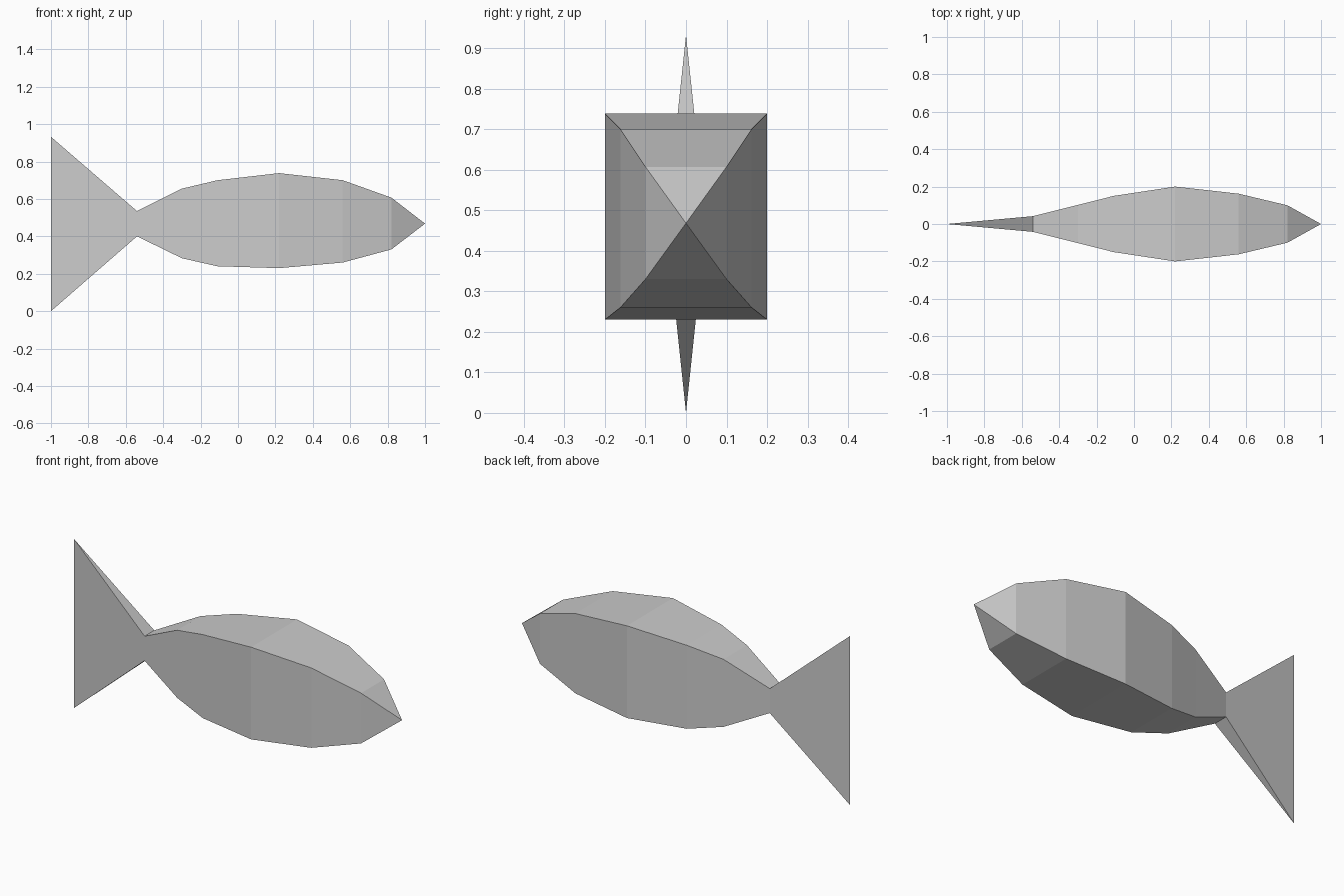
import bpy
import bmesh

cube = bpy.data.objects.get("Cube")
if cube:
    bpy.data.objects.remove(cube, do_unlink=True)

grey = bpy.data.materials.new("plain grey")
grey.use_nodes = True
colour = (0.6, 0.6, 0.6, 1)
grey.diffuse_color = colour
grey.node_tree.nodes["Principled BSDF"].inputs["Base Color"].default_value = colour

# Rectangular body sections: x, half width, bottom, top
sections = [
    (-0.54, 0.042, 0.40, 0.535),
    (-0.30, 0.102, 0.283, 0.655),
    (-0.11, 0.15, 0.24, 0.70),
    (0.22, 0.20, 0.23, 0.738),
    (0.56, 0.162, 0.26, 0.70),
    (0.82, 0.10, 0.33, 0.607),
]

bm = bmesh.new()


def ring(x, w, low, high):
    corners = ((-w, low), (w, low), (w, high), (-w, high))
    return [bm.verts.new((x, y, z)) for y, z in corners]


def sides(a, b):
    for i in range(4):
        j = (i + 1) % 4
        bm.faces.new((a[i], a[j], b[j], b[i]))


# Body
rings = [ring(*s) for s in sections]
for a, b in zip(rings, rings[1:]):
    sides(a, b)

# Pointed nose
nose = bm.verts.new((1, 0, 0.468))
last = rings[-1]
for i in range(4):
    bm.faces.new((last[i], last[(i + 1) % 4], nose))

# Tail fin, flaring to a vertical knife edge
low = bm.verts.new((-1, 0, 0))
high = bm.verts.new((-1, 0, 0.932))
a, b, c, d = rings[0]
for face in ((a, b, low), (b, c, high, low), (c, d, high), (d, a, low, high)):
    bm.faces.new(face)

bmesh.ops.recalc_face_normals(bm, faces=bm.faces)
mesh = bpy.data.meshes.new("fish_body")
bm.to_mesh(mesh)
bm.free()
mesh.materials.append(grey)
fish = bpy.data.objects.new("fish_body", mesh)
bpy.context.collection.objects.link(fish)
